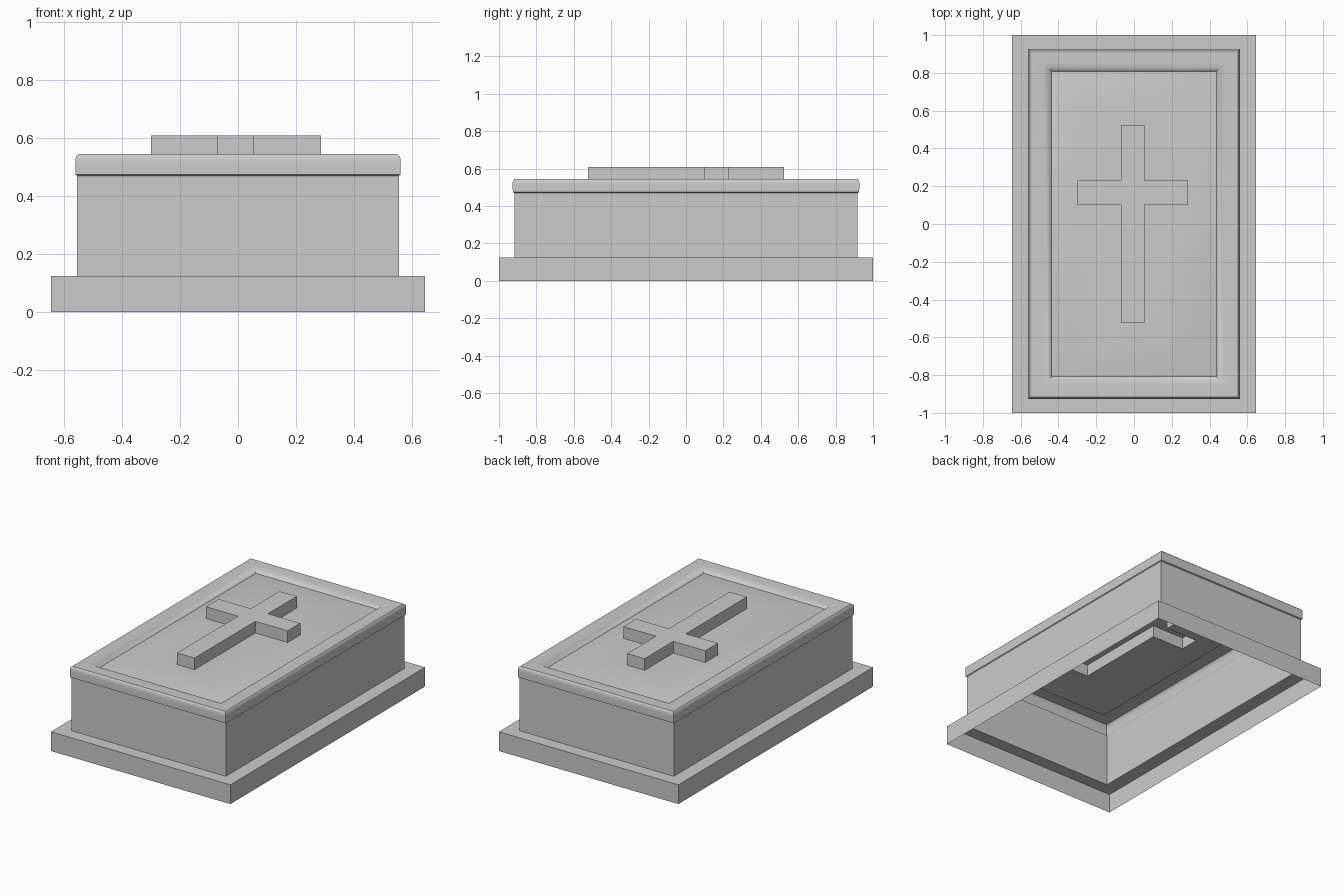
import bpy, bmesh

if "Cube" in bpy.data.objects:
    bpy.data.objects.remove(bpy.data.objects["Cube"])

CROSS = [(-.07, -.525), (.055, -.525), (.055, .10), (.287, .10), (.287, .23), (.055, .23),
         (.055, .525), (-.07, .525), (-.07, .23), (-.30, .23), (-.30, .10), (-.07, .10)]


def loop(bm, pts, z):
    return [bm.verts.new((x, y, z)) for x, y in pts]


def rect(x, y):
    return [(-x, -y), (x, -y), (x, y), (-x, y)]


def bridge(bm, a, b):
    n = len(a)
    for i in range(n):
        bm.faces.new((a[i], a[(i + 1) % n], b[(i + 1) % n], b[i]))


def rings(bm, profile):
    """Stack rectangular rings (half x, half y, z) into an open shell."""
    rows = [loop(bm, rect(x, y), z) for x, y, z in profile]
    for a, b in zip(rows, rows[1:]):
        bridge(bm, a, b)
    return rows


def finish(bm, name):
    me = bpy.data.meshes.new(name)
    bm.to_mesh(me)
    bm.free()
    ob = bpy.data.objects.new(name, me)
    bpy.context.collection.objects.link(ob)
    bpy.ops.object.select_all(action='DESELECT')
    ob.select_set(True)
    bpy.context.view_layer.objects.active = ob
    bpy.ops.object.shade_smooth_by_angle(angle=0.7)
    return ob


# plinth and walls, open underneath
bm = bmesh.new()
rings(bm, [(.645, 1, 0), (.645, 1, .125), (.555, .918, .125), (.555, .918, .47)])
finish(bm, "plinth_and_walls")

# rounded lid rim dipping towards the panel
bm = bmesh.new()
rings(bm, [(.555, .918, .47), (.56, .926, .474), (.561, .927, .52), (.559, .925, .536),
           (.55, .916, .545), (.48, .85, .545), (.455, .825, .538), (.437, .808, .52)])
finish(bm, "lid_rim")

# panel with chamfered border, opened beneath the cross
bm = bmesh.new()
rows = rings(bm, [(.437, .808, .52), (.37, .735, .534)])
hole = loop(bm, CROSS, .534)
edges = [bm.edges.get((rows[1][i], rows[1][(i + 1) % 4])) for i in range(4)]
edges += [bm.edges.new((hole[i], hole[(i + 1) % 12])) for i in range(12)]
bmesh.ops.triangle_fill(bm, use_beauty=True, use_dissolve=False, edges=edges, normal=(0, 0, 1))
bmesh.ops.recalc_face_normals(bm, faces=bm.faces)
if sum(f.normal.z for f in bm.faces) < 0:
    bmesh.ops.reverse_faces(bm, faces=bm.faces)
finish(bm, "lid_panel")

# raised cross
bm = bmesh.new()
low, top = loop(bm, CROSS, .534), loop(bm, CROSS, .61)
bridge(bm, low, top)
bm.faces.new(top)
finish(bm, "raised_cross")
